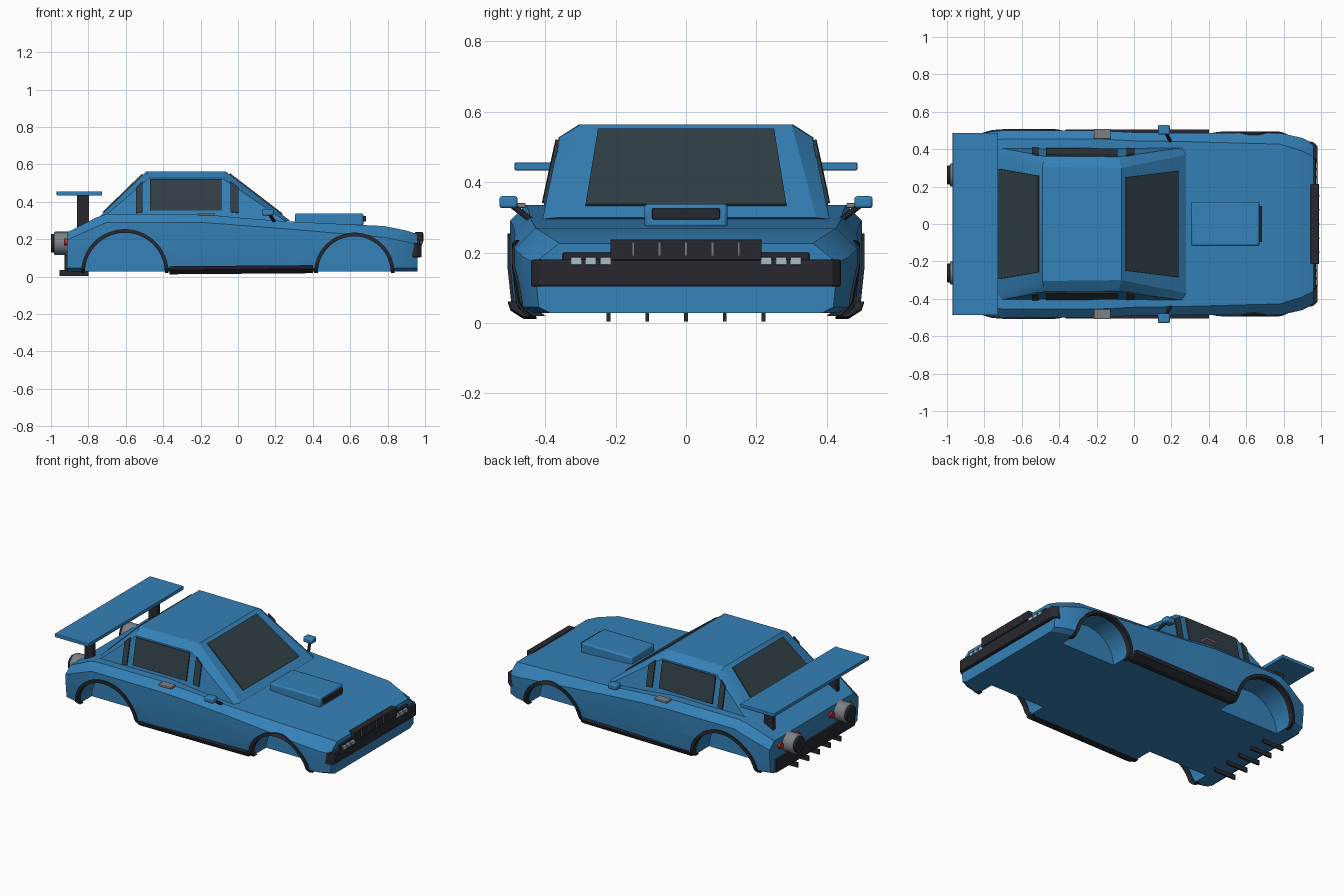
import bpy, bmesh, math
from mathutils import Vector

if "Cube" in bpy.data.objects:
    bpy.data.objects.remove(bpy.data.objects["Cube"])


def material(name, rgb):
    m = bpy.data.materials.new(name)
    m.diffuse_color = (*rgb, 1)
    m.use_nodes = True
    m.node_tree.nodes["Principled BSDF"].inputs["Base Color"].default_value = m.diffuse_color
    return m


BLUE = material("blue_paint", (0.035, 0.22, 0.48))
DARK = material("black_trim", (0.02, 0.022, 0.03))
GLASS = material("tinted_glass", (0.03, 0.05, 0.06))
RED = material("red_lens", (0.5, 0.02, 0.02))
LAMP = material("lamp_lens", (0.4, 0.5, 0.55))
METAL = material("metal", (0.2, 0.22, 0.24))
SIDES = ((1, "left"), (-1, "right"))


def finish(name, bm, mat, bevel=0, segments=2):
    bmesh.ops.recalc_face_normals(bm, faces=bm.faces)
    me = bpy.data.meshes.new(name)
    bm.to_mesh(me)
    bm.free()
    ob = bpy.data.objects.new(name, me)
    bpy.context.collection.objects.link(ob)
    if mat:
        me.materials.append(mat)
    if bevel:
        b = ob.modifiers.new("bevel", 'BEVEL')
        b.width, b.segments = bevel, segments
    return ob


def smooth(ob, angle=30):
    bpy.ops.object.select_all(action='DESELECT')
    ob.select_set(True)
    bpy.context.view_layer.objects.active = ob
    bpy.ops.object.shade_smooth_by_angle(angle=math.radians(angle))


def loft(name, rings, mat, closed=False, bevel=0):
    bm = bmesh.new()
    vs = [[bm.verts.new(p) for p in r] for r in rings]
    n = len(vs[0])
    pairs = list(zip(vs, vs[1:])) + ([(vs[-1], vs[0])] if closed else [])
    for a, b in pairs:
        for i in range(n):
            j = (i + 1) % n
            bm.faces.new((a[i], a[j], b[j], b[i]))
    if not closed:
        bm.faces.new(vs[0])
        bm.faces.new(vs[-1])
    return finish(name, bm, mat, bevel)


def box(name, x, y, z, mat, bevel=0):
    ring = lambda h: [(x[0], y[0], h), (x[1], y[0], h), (x[1], y[1], h), (x[0], y[1], h)]
    return loft(name, [ring(z[0]), ring(z[1])], mat, bevel=bevel)


def panel(name, pts, mat, thick=0.01):
    bm = bmesh.new()
    bm.faces.new([bm.verts.new(p) for p in pts])
    ob = finish(name, bm, mat)
    s = ob.modifiers.new("thickness", 'SOLIDIFY')
    s.thickness, s.offset = thick, 0
    return ob


def rod(name, a, b, r, mat, sides=24, bevel=0):
    a, b = Vector(a), Vector(b)
    q = (b - a).to_track_quat('Z', 'Y')
    circle = [q @ Vector((r * math.cos(t), r * math.sin(t), 0))
              for t in (2 * math.pi * i / sides for i in range(sides))]
    return loft(name, [[a + c for c in circle], [b + c for c in circle]], mat, bevel=bevel)


# Lower body stations: x, half width, top height, shoulder inset, shoulder drop
STATIONS = [(-.915, .455, .235, .05, .04), (-.76, .495, .315, .05, .05), (-.70, .5, .335, .045, .045),
            (-.2, .5, .335, .045, .045), (0, .49, .315, .045, .04), (.26, .486, .295, .045, .04),
            (.78, .487, .27, .06, .06), (.9, .46, .246, .07, .06), (.96, .43, .226, .07, .055)]


def half_section(w, top, inset, drop):
    return [(w - .045, .028), (w - .012, .045), (w, .16), (w, top - drop), (w - inset, top)]


def body_y(x, z):
    for a, b in zip(STATIONS, STATIONS[1:]):
        if a[0] <= x <= b[0]:
            t = (x - a[0]) / (b[0] - a[0])
            pts = half_section(*[p + (q - p) * t for p, q in zip(a[1:], b[1:])])
            for (y0, z0), (y1, z1) in zip(pts, pts[1:]):
                if z <= z1:
                    return y0 + (y1 - y0) * max(0, (z - z0) / (z1 - z0))
            return pts[-1][0]


rings = []
for x, *s in STATIONS:
    h = half_section(*s)
    rings.append([(x, y, z) for y, z in h] + [(x, -y, z) for y, z in reversed(h)])
body = loft("lower_body", rings, BLUE)

# Wheel arches cut from the body, with dark lips following the side
for cx, r, end in ((-.605, .217, "rear"), (.622, .198, "front")):
    for s, side in SIDES:
        cutter = rod("arch_cutter", (cx, s * .32, .02), (cx, s * .6, .02), r, BLUE, 48)
        cutter.hide_render = True
        mod = body.modifiers.new("arch", 'BOOLEAN')
        mod.operation, mod.solver, mod.object = 'DIFFERENCE', 'EXACT', cutter
        bpy.context.view_layer.objects.active = body
        bpy.ops.object.modifier_apply(modifier=mod.name)
        bpy.data.objects.remove(cutter)
        lip = []
        for i in range(33):
            t = math.pi * i / 32
            px = lambda k: cx + k * math.cos(t)
            pz = lambda k: .02 + k * math.sin(t)
            ring = []
            for k, off in ((r - .003, -.03), (r - .003, .007), (r + .017, .007), (r + .017, -.03)):
                ring.append((px(k), s * (body_y(px(k), pz(k)) + off), pz(k)))
            lip.append(ring)
        smooth(loft(f"{end}_arch_lip_{side}", lip, DARK))
smooth(body, 25)


# Cabin: hull of base, side top and roof corners
def side_y(x, z):
    return .4063 - .0049 * x - .214 * (z - .305)


bm = bmesh.new()
for s in (1, -1):
    for x, z in ((-.745, .295), (.255, .295), (-.475, .527), (-.085, .527)):
        bm.verts.new((x, s * side_y(x, z), z))
    for x, y, z in ((-.765, .36, .297), (.278, .37, .299), (-.49, .305, .563), (-.067, .30, .563)):
        bm.verts.new((x, s * y, z))
bmesh.ops.convex_hull(bm, input=bm.verts)
smooth(finish("cabin", bm, BLUE), 20)

# Windscreen and rear window on the sloped faces
front_z = lambda x: .565 - (x + .067) * .7655
rear_z = lambda x: .565 + (x + .49) * .967
for name, f, xa, ya, xb, yb in (("windscreen", front_z, -.045, .25, .235, .285),
                                ("rear_window", rear_z, -.51, .258, -.72, .295)):
    panel(name, [(xa, -ya, f(xa)), (xa, ya, f(xa)), (xb, yb, f(xb)), (xb, -yb, f(xb))], GLASS)

# Side glass, handles, mirrors, sills
WINDOWS = {"side_window": [(-.47, .353), (-.088, .353), (-.088, .52), (-.47, .52)],
           "rear_quarter_window": [(-.545, .34), (-.51, .345), (-.51, .508), (-.545, .475)],
           "front_quarter_window": [(-.04, .345), (.003, .34), (.003, .472), (-.04, .508)]}
for s, side in SIDES:
    for name, pts in WINDOWS.items():
        panel(f"{name}_{side}", [(x, s * (side_y(x, z) + .003), z) for x, z in pts], GLASS)
    box(f"door_handle_{side}", (-.215, -.125), sorted((s * .455, s * .508)), (.327, .34), METAL, .003)
    smooth(box(f"mirror_{side}", (.128, .192), sorted((s * .478, s * .53)), (.326, .36), BLUE, .008))
    rod(f"mirror_stalk_{side}", (.2, s * .43, .285), (.168, s * .495, .335), .009, DARK, 8)
    sill = [(.505, .055), (.498, .035), (.462, .012), (.425, .012), (.46, .055)]
    loft(f"sill_{side}", [[(x, s * y, z + dz) for y, z in sill]
                          for x, dz in ((-.365, 0), (.4, .006))], DARK)

# Bonnet scoop
smooth(box("bonnet_scoop", (.305, .67), (-.118, .118), (.27, .338), BLUE, .01))
box("scoop_intake", (.66, .685), (-.096, .096), (.294, .325), DARK, .003)

# Front bumper, grille and headlamps
bumper = [(.92, .44), (.955, .44), (.982, .415), (.982, -.415), (.955, -.44), (.92, -.44)]
loft("front_bumper", [[(x, y, z) for x, y in bumper] for z in (.103, .18)], DARK, bevel=.006)
box("headlamp_strip", (.94, .972), (-.35, .35), (.16, .2), DARK, .004)
box("grille", (.945, .988), (-.215, .215), (.178, .237), DARK, .003)
for i in range(5):
    y = (i - 2) * .075
    box(f"grille_slat_{i + 1}", (.98, .993), (y - .004, y + .004), (.19, .23), METAL)
for s, side in SIDES:
    for i, y in enumerate((.228, .27, .312)):
        box(f"headlamp_{i + 1}_{side}", (.96, .985), sorted((s * (y - .016), s * (y + .016))),
            (.165, .187), LAMP, .003)

# Rear wing on two posts
box("rear_wing", (-.97, -.727), (-.487, .487), (.433, .456), BLUE, .004)
for s, side in SIDES:
    box(f"wing_post_{side}", (-.86, -.797), sorted((s * .315, s * .34)), (.22, .436), DARK)

# Large tail pipes with dark bores, and red lamps beside them
for s, side in SIDES:
    y, z = s * .262, .178
    smooth(rod(f"tail_pipe_{side}", (-.9, y, z), (-.985, y, z), .062, METAL, 24, .008))
    smooth(rod(f"tail_pipe_bore_{side}", (-.95, y, z), (-1, y, z), .05, DARK, 24, .004))
    for k, ly in (("outer", .352), ("inner", .172)):
        smooth(rod(f"tail_lamp_{k}_{side}", (-.9, s * ly, .185), (-.93, s * ly, .185), .019, RED, 16))

# Rear bumper and diffuser fins
box("rear_bumper", (-.928, -.9), (-.4, .4), (.03, .115), DARK, .004)
for i in range(5):
    y = (i - 2) * .11
    box(f"diffuser_fin_{i + 1}", (-.955, -.8), (y - .005, y + .005), (.004, .036), DARK)
